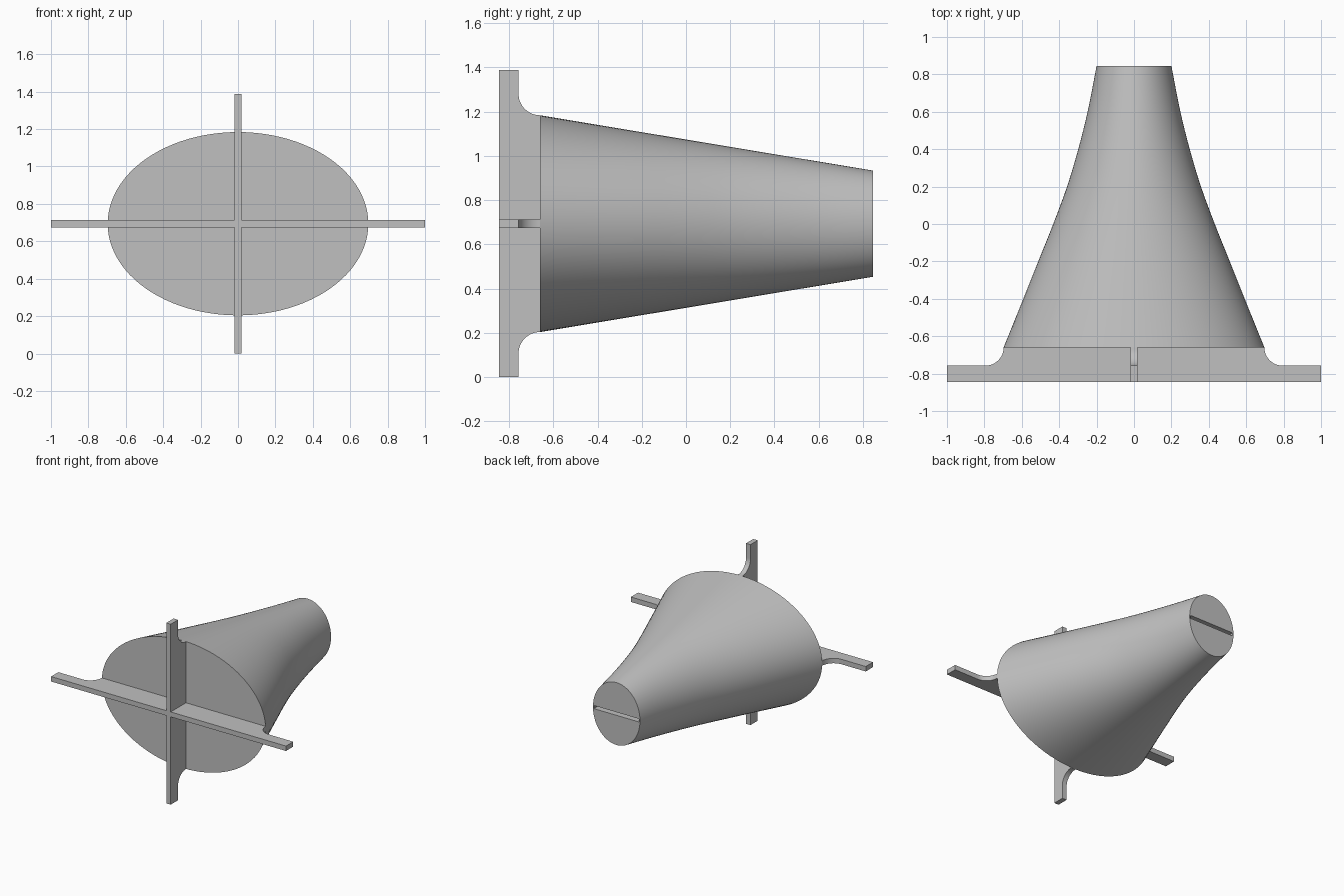
import bpy
import bmesh
import math
from mathutils import Vector

if "Cube" in bpy.data.objects:
    bpy.data.objects.remove(bpy.data.objects["Cube"], do_unlink=True)

MID_Z = 0.694                    # height of the horn axis
FRONT, RIM, BACK = -0.845, -0.66, 0.845
RIB = 0.019                      # half thickness of the ribs

grey = bpy.data.materials.new("light_grey")
grey.use_nodes = True
colour = (0.53, 0.53, 0.53, 1)
grey.diffuse_color = colour
grey.node_tree.nodes["Principled BSDF"].inputs["Base Color"].default_value = colour


def make_object(name, bm):
    bmesh.ops.recalc_face_normals(bm, faces=bm.faces)
    mesh = bpy.data.meshes.new(name)
    bm.to_mesh(mesh)
    bm.free()
    mesh.materials.append(grey)
    obj = bpy.data.objects.new(name, mesh)
    bpy.context.collection.objects.link(obj)
    return obj


def apply_boolean(target, other, operation):
    mod = target.modifiers.new("boolean", "BOOLEAN")
    mod.operation, mod.solver, mod.object = operation, "EXACT", other
    bpy.context.view_layer.objects.active = target
    bpy.ops.object.modifier_apply(modifier=mod.name)
    bpy.data.objects.remove(other, do_unlink=True)


# Horn: elliptical rings lofted along y, half width follows a smooth curve
STATIONS = [(RIM, 0.697), (-0.4, 0.592), (-0.2, 0.512), (0, 0.432),
            (0.2, 0.358), (0.4, 0.298), (0.6, 0.248), (BACK, 0.2)]


def half_width(i, t):
    """Cubic interpolation between station i and i + 1."""
    def slope(k):
        a, b = STATIONS[max(k - 1, 0)], STATIONS[min(k + 1, len(STATIONS) - 1)]
        return (b[1] - a[1]) / (b[0] - a[0])
    (y0, w0), (y1, w1) = STATIONS[i], STATIONS[i + 1]
    h = y1 - y0
    return ((2*t**3 - 3*t**2 + 1) * w0 + (t**3 - 2*t**2 + t) * h * slope(i)
            + (3*t**2 - 2*t**3) * w1 + (t**3 - t**2) * h * slope(i + 1))


def build_horn(sides=96, steps=4):
    bm = bmesh.new()
    samples = [(i, s / steps) for i in range(len(STATIONS) - 1) for s in range(steps)]
    samples.append((len(STATIONS) - 2, 1.0))
    rings = []
    for i, t in samples:
        y = STATIONS[i][0] * (1 - t) + STATIONS[i + 1][0] * t
        w = half_width(i, t)
        h = 0.49 + (0.24 - 0.49) * (y - RIM) / (BACK - RIM)
        angles = [math.tau * k / sides for k in range(sides)]
        rings.append([bm.verts.new((w * math.cos(a), y, MID_Z + h * math.sin(a)))
                      for a in angles])
    for a, b in zip(rings, rings[1:]):
        for k in range(sides):
            n = (k + 1) % sides
            bm.faces.new((a[k], a[n], b[n], b[k]))
    bm.faces.new(rings[0])
    bm.faces.new(rings[-1])
    return make_object("horn", bm)


# Rib: flat bar with a concave fillet rising to the horn rim at each end
def build_rib(name, reach, rim, vertical):
    radius = RIM + 0.757
    half = [(reach, FRONT), (reach, -0.757)]
    for k in range(13):
        a = math.pi / 2 * k / 12
        half.append((rim + radius * (1 - math.sin(a)), RIM - radius * math.cos(a)))
    outline = half + [(-u, y) for u, y in reversed(half)]

    def place(u, y):
        return (-RIB, y, MID_Z + u) if vertical else (u, y, MID_Z - RIB)

    bm = bmesh.new()
    face = bm.faces.new([bm.verts.new(place(u, y)) for u, y in outline])
    result = bmesh.ops.extrude_face_region(bm, geom=[face])
    moved = [v for v in result["geom"] if isinstance(v, bmesh.types.BMVert)]
    shift = Vector((2 * RIB, 0, 0)) if vertical else Vector((0, 0, 2 * RIB))
    bmesh.ops.translate(bm, verts=moved, vec=shift)
    return make_object(name, bm)


# Narrow outlet slot cut into the small end
def build_slot(depth=0.3):
    bm = bmesh.new()
    bmesh.ops.create_cube(bm, size=1)
    bmesh.ops.scale(bm, verts=bm.verts, vec=(0.384, 2 * depth, 0.024))
    bmesh.ops.translate(bm, verts=bm.verts, vec=(0, BACK, MID_Z))
    slot = make_object("slot_cutter", bm)
    slot.hide_render = True
    return slot


horn = build_horn()
apply_boolean(horn, build_slot(), "DIFFERENCE")
cross = build_rib("cross_ribs", 1.0, 0.697, False)
apply_boolean(cross, build_rib("vertical_rib", MID_Z, 0.49, True), "UNION")

for obj in (horn, cross):
    bpy.ops.object.select_all(action="DESELECT")
    obj.select_set(True)
    bpy.context.view_layer.objects.active = obj
    bpy.ops.object.shade_smooth_by_angle(angle=math.radians(30))
